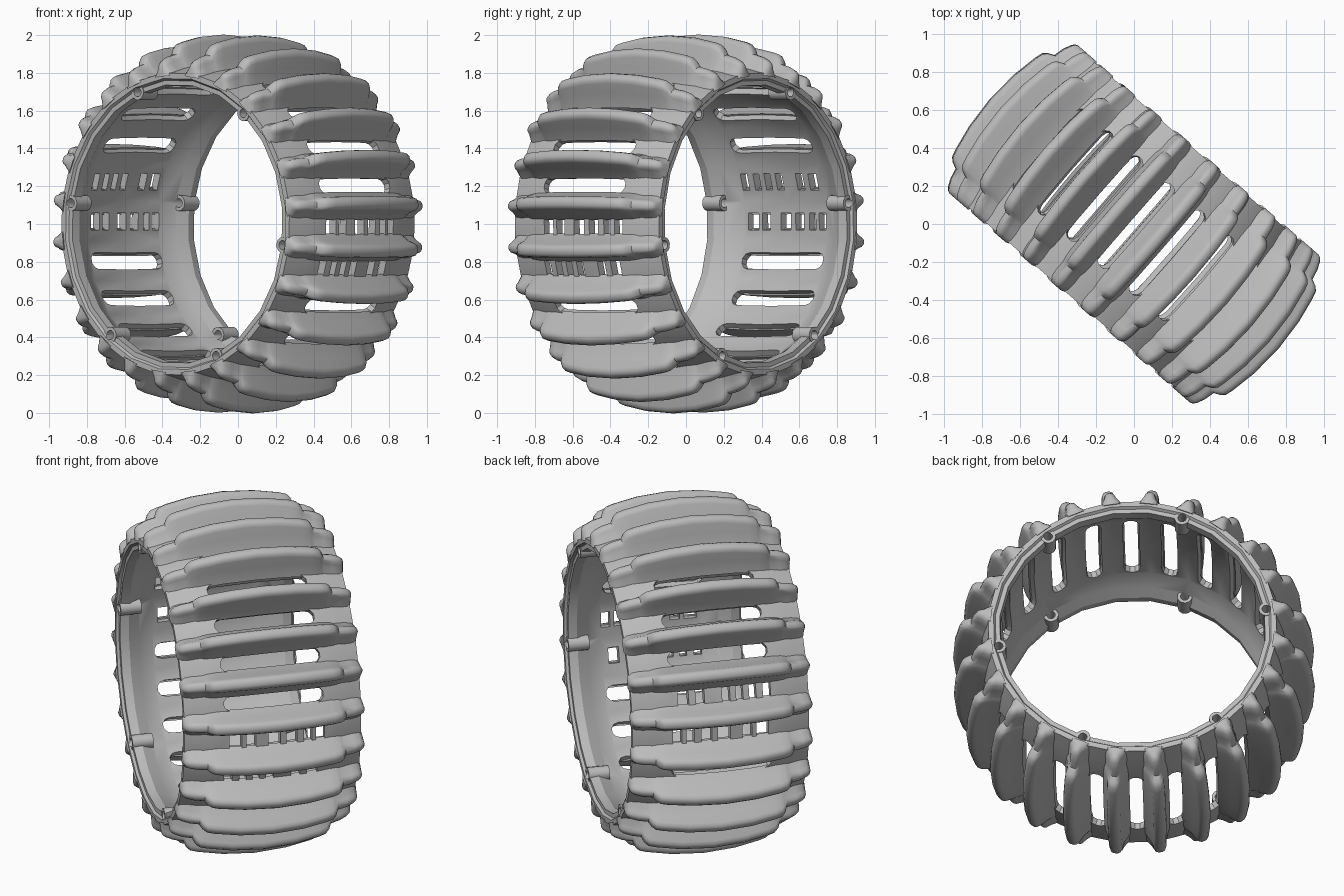
import bpy, bmesh, math
from mathutils import Matrix

cube = bpy.data.objects.get("Cube")
if cube:
    bpy.data.objects.remove(cube, do_unlink=True)

COUNT = 24
STEP = 2 * math.pi / COUNT
START = math.radians(6.5)
# Wheel axle is local Y, turned into place and lifted to stand on the ground
PLACE = Matrix.Translation((0, 0, 1)) @ Matrix.Rotation(math.radians(-41), 4, 'Z')

metal = bpy.data.materials.new("bare_metal_grey")
metal.use_nodes = True
metal.diffuse_color = (0.5, 0.5, 0.5, 1)
metal.node_tree.nodes["Principled BSDF"].inputs["Base Color"].default_value = (0.5, 0.5, 0.5, 1)


def polar(angle, radius, side, across=0):
    """Point at a wheel angle, radius, axle position and tangential offset."""
    c, s = math.cos(angle), math.sin(angle)
    return (radius * c - across * s, side, radius * s + across * c)


def skin(bm, rings, closed=False):
    """Bridge rings of points; cap the ends unless the run is closed."""
    loops = [[bm.verts.new(p) for p in ring] for ring in rings]
    n = len(loops[0])
    pairs = list(zip(loops, loops[1:]))
    if closed:
        pairs.append((loops[-1], loops[0]))
    else:
        bm.faces.new(loops[0])
        bm.faces.new(loops[-1])
    for a, b in pairs:
        for i in range(n):
            j = (i + 1) % n
            bm.faces.new((a[i], a[j], b[j], b[i]))


def finish(bm, name):
    bmesh.ops.recalc_face_normals(bm, faces=bm.faces)
    mesh = bpy.data.meshes.new(name)
    bm.to_mesh(mesh)
    bm.free()
    mesh.materials.append(metal)
    obj = bpy.data.objects.new(name, mesh)
    bpy.context.collection.objects.link(obj)
    obj.matrix_world = PLACE
    return obj


def smooth(obj, degrees):
    bpy.ops.object.select_all(action='DESELECT')
    obj.select_set(True)
    bpy.context.view_layer.objects.active = obj
    bpy.ops.object.shade_smooth_by_angle(angle=math.radians(degrees))


def boolean(target, tool, operation):
    """Apply a boolean and remove the helper."""
    tool.hide_render = True
    mod = target.modifiers.new("cut", 'BOOLEAN')
    mod.operation, mod.object, mod.solver = operation, tool, 'EXACT'
    bpy.context.view_layer.update()
    graph = bpy.context.evaluated_depsgraph_get()
    result = bpy.data.meshes.new_from_object(target.evaluated_get(graph))
    target.modifiers.clear()
    target.data = result
    bpy.data.objects.remove(tool, do_unlink=True)


def mirrored(half):
    """Mirror a centre-to-rim list of (side, radius, ...) rows."""
    return [(-row[0], *row[1:]) for row in reversed(half[1:])] + half


# Drum: crowned skin with a thick, tapered flange at each rim
outer = mirrored([(0, .865), (.2, .86), (.35, .84), (.44, .82), (.505, .805)])
inner = mirrored([(0, .82), (.29, .81), (.38, .765), (.44, .735), (.49, .74), (.49, .765), (.505, .775)])
profile = outer + inner[::-1]
bm = bmesh.new()
skin(bm, [[polar(START + k * STEP, r, a) for a, r in profile] for k in range(COUNT)], closed=True)
drum = finish(bm, "drum")


# Bolt bosses and bolt holes, six on each rim
def studs(name, radius, start, end):
    bm = bmesh.new()
    for k in range(6):
        angle = START - STEP + k * math.pi / 3
        for sign in (-1, 1):
            rings = []
            for a in (start, end):
                ring = []
                for i in range(14):
                    q = 2 * math.pi * i / 14
                    ring.append(polar(angle, .75 + radius * math.cos(q), sign * a, radius * math.sin(q)))
                rings.append(ring)
            skin(bm, rings)
    return finish(bm, name)


boolean(drum, studs("bolt_bosses", .042, .375, .495), 'UNION')
boolean(drum, studs("bolt_holes", .024, .3, .6), 'DIFFERENCE')

# Window cutters: long rounded slots, with two rows of small windows on each side
ROWS = {
    0: [(-.26, -.19), (-.165, -.11), (-.04, .03), (.065, .125), (.165, .21), (.235, .285)],
    1: [(-.28, -.235), (-.195, -.155), (-.12, -.08), (-.045, 0), (.1, .15), (.19, .25)],
}
HALF = .045
bm = bmesh.new()
for k in range(COUNT):
    angle = START - STEP * (k + .5)
    row = ROWS.get(k % (COUNT // 2))
    if row:
        shapes = [[(a, -HALF), (b, -HALF), (b, HALF), (a, HALF)] for a, b in row]
    else:
        slot = []
        for i in range(12):
            q = math.pi * (i if i < 6 else i - 1) / 5 - math.pi / 2
            centre = .24 if i < 6 else -.24
            slot.append((centre + HALF * math.cos(q), HALF * math.sin(q)))
        shapes = [slot]
    for shape in shapes:
        skin(bm, [[polar(angle, r, a, w) for a, w in shape] for r in (.74, .95)])
boolean(drum, finish(bm, "window_cutter"), 'DIFFERENCE')
smooth(drum, 30)

# Tread ribs: rounded crown that steps down to a low lobe at each rim
# rows: side, top radius, base radius, width factor
stations = mirrored([
    (0, 1.01, .845, 1), (.18, .998, .84, 1), (.32, .972, .825, 1), (.36, .96, .82, .95),
    (.38, .94, .815, .9), (.395, .905, .81, .9), (.45, .892, .8, .9),
    (.49, .874, .79, .85), (.508, .86, .787, .65), (.515, .845, .785, .35)])
bm = bmesh.new()
for k in range(COUNT):
    angle = START + k * STEP
    rings = []
    for a, top, base, f in stations:
        half = [(.074, base), (.045, base + .45 * (top - base)), (.036, top - .03),
                (.028, top - .012), (.013, top - .002)]
        section = [(w * f, r) for w, r in half] + [(-w * f, r) for w, r in reversed(half)]
        rings.append([polar(angle, r, a, w) for w, r in section])
    skin(bm, rings)
ribs = finish(bm, "tread_ribs")
smooth(ribs, 50)
